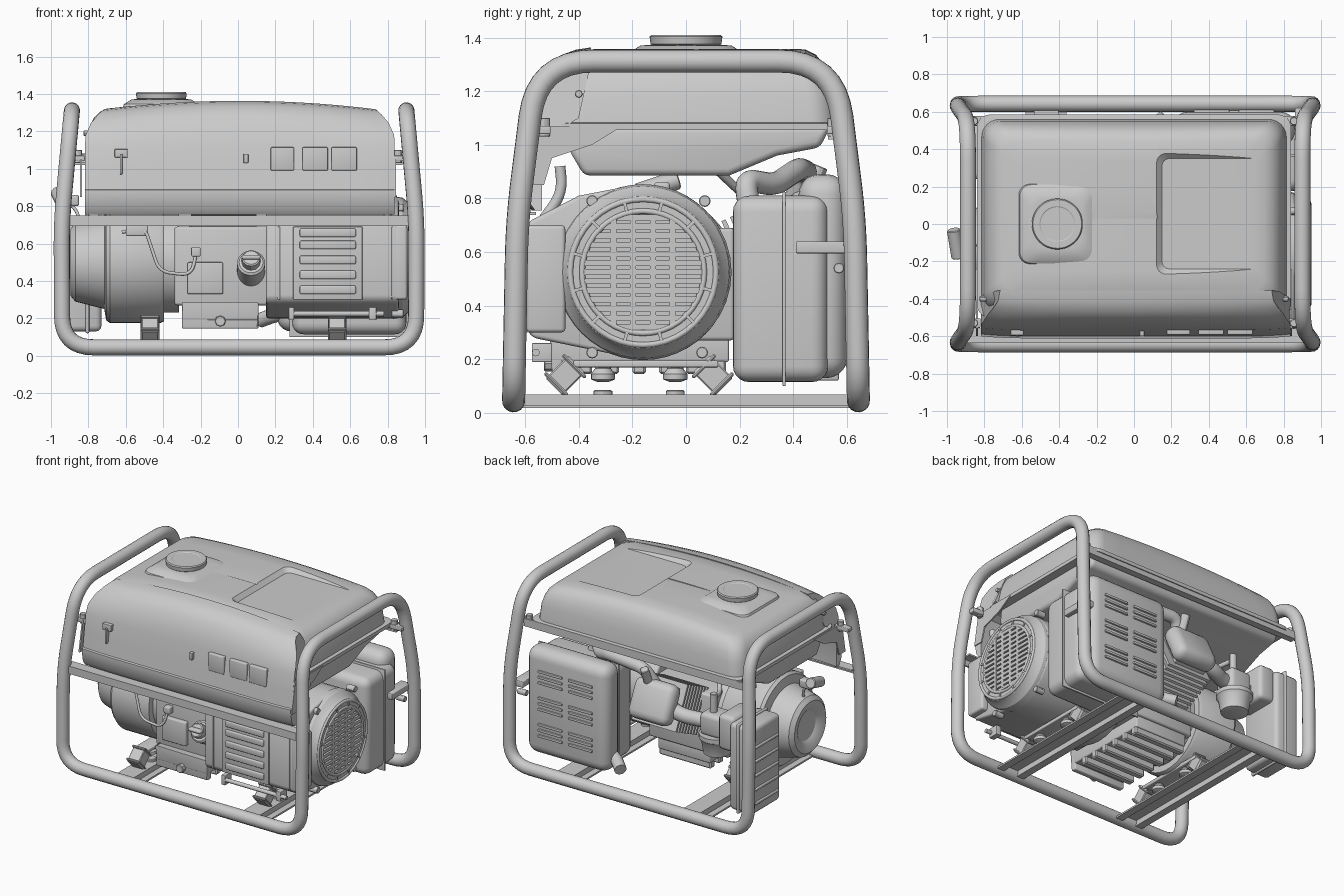
import bpy, bmesh, math
from mathutils import Vector as V, Matrix as M

if "Cube" in bpy.data.objects:
    bpy.data.objects.remove(bpy.data.objects["Cube"])


def finish(bm, name, bevel=0, seg=3, angle=35, limit=0.5):
    bmesh.ops.remove_doubles(bm, verts=bm.verts, dist=1e-5)
    bmesh.ops.recalc_face_normals(bm, faces=bm.faces)
    if bevel:
        es = [e for e in bm.edges if e.is_manifold and e.calc_face_angle(0) > limit]
        bmesh.ops.bevel(bm, geom=es, offset=bevel, segments=seg, profile=0.5, affect='EDGES', clamp_overlap=True)
    me = bpy.data.meshes.new(name)
    bm.to_mesh(me)
    bm.free()
    ob = bpy.data.objects.new(name, me)
    bpy.context.collection.objects.link(ob)
    smooth(ob, angle)
    return ob


def smooth(ob, angle=35):
    bpy.ops.object.select_all(action='DESELECT')
    ob.select_set(True)
    bpy.context.view_layer.objects.active = ob
    bpy.ops.object.shade_smooth_by_angle(angle=math.radians(angle))


def loft(name, rings, **kw):
    bm = bmesh.new()
    rows = [[bm.verts.new(p) for p in r] for r in rings]
    n = len(rows[0])
    for a, b in zip(rows, rows[1:]):
        for i in range(n):
            bm.faces.new((a[i], a[(i + 1) % n], b[(i + 1) % n], b[i]))
    bm.faces.new(rows[0])
    bm.faces.new(rows[-1])
    return finish(bm, name, **kw)


def boxes(name, spans, bevel=0, rot=0, pivot=(0, 0, 0), seg=3):
    """Boxes from (x0,x1,y0,y1,z0,z1), optionally turned about x around a pivot."""
    bm = bmesh.new()
    for a, b, c, d, e, f in spans:
        bmesh.ops.create_cube(bm, size=1, matrix=M.Translation(((a+b)/2, (c+d)/2, (e+f)/2)) @ M.Diagonal((b-a, d-c, f-e, 1)))
    bmesh.ops.rotate(bm, verts=bm.verts, cent=pivot, matrix=M.Rotation(math.radians(rot), 3, 'X'))
    return finish(bm, name, bevel, seg)


def prism(name, prof, x0, x1, **kw):
    return loft(name, [[(x, y, z) for y, z in prof] for x in (x0, x1)], **kw)


def lathe(name, prof, origin, axis=(1, 0, 0), n=48):
    """Spin (distance along axis, radius) pairs around an axis."""
    q = V(axis).to_track_quat('Z', 'Y')
    o = V(origin)
    return loft(name, [[o + q @ V((r*math.cos(t), r*math.sin(t), h)) for t in (2*math.pi*i/n for i in range(n))]
                       for h, r in prof], angle=30)


def cyl(name, p, q, r, n=24):
    d = V(q) - V(p)
    return lathe(name, [(0, r*.85), (r*.12, r), (d.length - r*.12, r), (d.length, r*.85)], p, d, n)


def tube(name, pts, r, bend=0.1, cyclic=False, steps=8):
    """Round pipe along points; corners rounded by bend (number or list)."""
    P = [V(p) for p in pts]
    n = len(P)
    B = bend if isinstance(bend, (list, tuple)) else [bend]*n
    path = []
    for i, p in enumerate(P):
        if not cyclic and i in (0, n-1):
            path.append(p)
            continue
        a = p + (P[i-1]-p).normalized()*B[i]
        b = p + (P[(i+1) % n]-p).normalized()*B[i]
        path += [a*(1-t)**2 + p*2*t*(1-t) + b*t*t for t in (k/steps for k in range(steps+1))]
    cu = bpy.data.curves.new(name, 'CURVE')
    cu.dimensions = '3D'
    cu.bevel_depth, cu.bevel_resolution, cu.use_fill_caps = r, 6, True
    s = cu.splines.new('POLY')
    s.points.add(len(path)-1)
    for sp, p in zip(s.points, path):
        sp.co = (*p, 1)
    s.use_cyclic_u = cyclic
    ob = bpy.data.objects.new(name, cu)
    bpy.context.collection.objects.link(ob)
    bpy.ops.object.select_all(action='DESELECT')
    ob.select_set(True)
    bpy.context.view_layer.objects.active = ob
    bpy.ops.object.convert(target='MESH')
    smooth(bpy.context.object, 40)


def rrect(x0, x1, y0, y1, z, r, n=6, bow=0):
    """Rounded rectangle ring; long edges are subdivided so a bowed top stays smooth."""
    out = []
    for k, (cx, cy) in enumerate(((x1-r, y1-r), (x0+r, y1-r), (x0+r, y0+r), (x1-r, y0+r))):
        pts = [(cx + r*math.cos(t), cy + r*math.sin(t)) for t in (math.pi/2*(k + i/n) for i in range(n+1))]
        if k in (0, 2):
            end = x0+r if k == 0 else x1-r
            pts += [(cx + (end-cx)*i/10, y1 if k == 0 else y0) for i in range(1, 10)]
        out += [(x, y, z + bow*(1-(x/.8)**2)) for x, y in pts]
    return out


# --- tubular frame: one closed loop ---
half = [(-.94, -.643, .045), (.952, -.643, .045), (.955, -.63, .72), (.9, -.555, 1.312)]
loop = half + [(.9, .555, 1.312), (.955, .63, .72), (.952, .643, .045), (-.94, .643, .045),
               (-.943, .63, .72), (-.888, .555, 1.312), (-.888, -.555, 1.312), (-.943, -.63, .72)]
tube("frame_tube", loop, .043, [.17, .17, .15, .21, .21, .15, .17, .17, .15, .21, .21, .15], True)

# --- bottom channels with tilted rubber mounts ---
for x, tag in ((-.47, "left"), (.53, "right")):
    boxes(f"base_channel_{tag}", [(x-.11, x-.055, -.62, .62, .018, .03), (x+.055, x+.11, -.62, .62, .018, .03),
                                  (x-.065, x-.055, -.62, .62, .02, .066), (x+.055, x+.065, -.62, .62, .02, .066),
                                  (x-.065, x+.065, -.62, .62, .056, .068)])
    for y, d in ((-.45, -1), (.1, 1)):
        boxes(f"mount_{tag}_{'front' if d < 0 else 'rear'}", [(x-.045, x+.045, y-.045, y+.045, .08, .2),
              (x-.05, x+.05, y-.06, y+.06, .085, .1), (x-.05, x+.05, y-.06, y+.06, .18, .195)], .005, d*45, (x, y, .14), 1)
        cyl(f"mount_bolt_{tag}_{y}", (x, y-.14*d, .06), (x, y-.14*d, .085), .035, 12)
        lathe(f"mount_foot_{tag}_{y}", [(0, .02), (.01, .045), (.03, .045), (.05, .03), (.07, .03)], (x, y-.14*d, .115), (0, 0, 1), 16)
    boxes(f"mount_strap_{tag}", [(x-.05, x+.05, -.42, .12, .17, .195)], .005)

# --- front and rear cross bars ---
boxes("front_bar", [(-.92, .92, -.635, -.622, .695, .75), (-.92, .92, -.63, -.56, .738, .75)])
boxes("rear_bar", [(-.88, .88, .565, .578, 1.02, 1.075), (-.88, .88, .53, .57, 1.02, 1.032)])

# --- fuel tank, bowed top with feathered recess ---
rings = [rrect(-.84, .84, -.5, .585, 1.055, .07), rrect(-.84, .84, -.5, .585, 1.08, .07)]
for inset, z, b in ((.025, 1.083, 0), (.035, 1.18, 0), (.05, 1.235, .01), (.07, 1.272, .025), (.1, 1.298, .038), (.14, 1.311, .045),
                    (.25, 1.313, .045), (.4, 1.313, .045), (.53, 1.313, .045)):
    rings.append(rrect(-.84+inset, .84-inset, -.5+inset, .585-inset, z, max(.01, .1-inset*.15) if inset < .45 else .01, bow=b))
tank = loft("fuel_tank", rings, angle=30)
cutter = loft("recess_cutter", [rrect(.15, .68, -.24, .35, 1.328, .04), rrect(.09, .74, -.3, .41, 1.388, .06)])
mod = tank.modifiers.new("recess", 'BOOLEAN')
mod.operation, mod.object, mod.solver = 'DIFFERENCE', cutter, 'EXACT'
bpy.ops.object.select_all(action='DESELECT')
bpy.context.view_layer.objects.active = tank
tank.select_set(True)
bpy.ops.object.modifier_apply(modifier="recess")
bpy.data.objects.remove(cutter)
smooth(tank, 30)
prism("tank_bottom", [(-.42, 1.07), (-.43, .97), (-.38, .885), (.16, .885), (.34, .96), (.5, .99), (.54, 1.07)], -.78, .78, bevel=.025, limit=.9)
loft("filler_pad", [rrect(-.62, -.2, -.22, .22, 1.32, .06), rrect(-.61, -.21, -.21, .21, 1.345, .06),
                    rrect(-.57, -.25, -.17, .17, 1.37, .06), rrect(-.54, -.28, -.13, .13, 1.373, .06)])
lathe("fuel_cap", [(0, .115), (.012, .132), (.04, .136), (.047, .13), (.047, .095), (.044, .09)], (-.41, 0, 1.363), (0, 0, 1))

# --- control panel cover, profile swept across x following the bow ---
prof = [(-.575, .755), (-.6, .79), (-.612, .86), (-.612, .885), (-.6, .89), (-.585, 1), (-.567, 1.12), (-.55, 1.18), (-.515, 1.245),
        (-.465, 1.29), (-.41, 1.31), (-.355, 1.318), (-.36, 1.28), (-.4, 1.1), (-.52, 1.03), (-.55, .88), (-.55, .755)]
secs = []
for i in range(-12, 13):
    u = i/12
    secs.append([(.01 + u*(.828 - max(0, z-1.15)**2*3.6), y + (.012*u**8 if y < -.5 else 0) + max(0, z-1.15)*.15*u*u*(y < -.45),
                  z + (.045*(1-u*u)*min(1, (z-1.15)/.12) if z > 1.15 else 0)) for y, z in prof])
loft("panel_cover", secs, angle=32)
boxes("panel_outlets", [(a, b, -.592, -.55, .99, 1.115) for a, b in ((.175, .3), (.345, .48), (.5, .635))], .006)
boxes("panel_switches", [(-.66, -.59, -.595, -.55, 1.06, 1.105), (-.632, -.618, -.605, -.55, .97, 1.08), (.03, .055, -.6, -.55, 1.03, 1.08)], .004)
for s in (-1, 1):
    prism(f"panel_bracket_{s}", [(-.6, .85), (-.53, .85), (-.5, .95), (-.35, 1.0), (-.24, 1.068), (-.56, 1.068)], s*.835, s*.845)
    boxes(f"tank_tabs_{s}", [(min(s*.82, s*.93), max(s*.82, s*.93), y-.025, y+.025, 1.04, 1.07) for y in (-.53, .55)], .005)
    for y in (-.53, .55):
        cyl(f"tank_bolt_{s}_{y}", (s*.855, y, 1.03), (s*.855, y, 1.1), .022, 12)
    cyl(f"tank_side_bolt_{s}", (s*.78, -.4, 1.19), (s*.825, -.4, 1.19), .014, 12)

# --- alternator housing with round grille ---
cy, cz = -.16, .525
arc = [(cy+.33*math.cos(t), cz+.325*math.sin(t)) for t in (math.radians(-110+i*10) for i in range(22))]
flat = [(-.4, .81), (-.585, .715), (-.595, .69), (-.595, .31), (-.57, .28)]
prism("alternator_housing", arc + flat, .15, .86, bevel=.015, limit=.4)
lathe("fan_cover", [(-.05, .328), (.0, .32), (.03, .295), (.055, .285), (.06, .278), (.06, .225), (.045, .22)], (.88, cy, cz))
bars = []
for i in range(-6, 7):
    z = i*.034
    w = math.sqrt(.226**2 - z*z)
    bars.append((.915, .945, cy-w, cy+w, cz+z-.011, cz+z+.011))
bars += [(.915, .946, cy+y-.011, cy+y+.011, cz-.2, cz+.2) for y in (-.11, -.037, .037, .11)]
boxes("fan_grille", bars)
for r, n in ((.228, "inner"), (.272, "outer")):
    tube(f"fan_ring_{n}", [(.937, cy+r*math.cos(i*math.pi/20), cz+r*math.sin(i*math.pi/20)) for i in range(40)], .011, .005, True, 1)
for i in range(12):
    boxes(f"fan_spoke_{i}", [(.93, .947, cy-.006, cy+.006, cz+.225, cz+.275)], rot=i*30+15, pivot=(0, cy, cz))
for y, z in ((-.35, .79), (.07, .79), (-.35, .225), (.06, .225)):
    cyl(f"housing_bolt_{y}_{z}", (.82, y, z), (.885, y, z), .022, 12)
# louvred front plate and lower rail
boxes("front_louvers", [(.33, .63, -.618, -.59, z, z+.045) for z in (.33, .41, .49, .57, .635)], .008)
boxes("front_plate", [(.295, .665, -.605, -.59, .3, .69), (.21, .225, -.602, -.59, .3, .69), (.82, .83, -.602, -.59, .3, .69)], .004)
boxes("side_cover_end", [(.83, .905, -.595, -.45, .3, .7)], .015)
tube("lower_rod", [(.28, -.56, .225), (.78, -.56, .225)], .014)
boxes("lower_rod_tabs", [(.27, .3, -.575, -.5, .19, .26), (.7, .74, -.575, -.5, .19, .26)], .004)

# --- crankcase, base ribs, dipstick ---
boxes("crankcase", [(-.34, .17, -.45, .18, .27, .69)], .015)
boxes("engine_front_cover", [(-.27, -.08, -.48, -.4, .33, .5)], .008)
boxes("engine_base", [(-.3, .11, -.5, .16, .19, .285), (-.3, .11, -.5, -.46, .145, .285)], .008)
boxes("base_ribs", [(-.3, .11, -.4+i*.1, -.35+i*.1, .145, .2) for i in range(6)], .008, seg=1)
cyl("drain_plug", (-.095, -.53, .185), (-.095, -.46, .185), .03, 8)
cyl("dipstick_neck", (.07, -.38, .42), (.07, -.53, .5), .075)
cyl("dipstick_cap", (.07, -.52, .495), (.07, -.57, .525), .05, 12)
boxes("dipstick_grip", [(.02, .12, -.6, -.56, .515, .54)], .01)
tube("engine_wire", [(-.62, -.46, .66), (-.5, -.47, .69), (-.42, -.5, .45), (-.25, -.5, .43), (-.22, -.47, .56)], .009, .06)
boxes("wire_plug", [(-.25, -.2, -.49, -.44, .53, .58), (-.6, -.48, -.48, -.35, .64, .7)], .008)

# --- flywheel shroud and dished recoil starter on the left ---
lathe("flywheel_shroud", [(.02, .06), (.02, .1), (0, .13), (-.01, .18), (.015, .21), (.17, .25), (.18, .31), (.2, .325),
                          (.47, .325), (.49, .315), (.49, .27), (.57, .27)], (-.885, -.13, .5))
cyl("recoil_grip", (-.965, -.03, .87), (-.94, -.18, .82), .036)
boxes("grip_bracket", [(-.95, -.85, -.12, -.06, .8, .86)], .012)
tube("recoil_cord", [(-.95, -.1, .845), (-.86, -.1, .78), (-.84, -.13, .65)], .009, .04)

# --- tilted cylinder with fins and valve cover ---
pv = (-.08, .05, .5)
boxes("cylinder_fins", [(-.25, .1, .18+i*.035, .197+i*.035, .34, .66) for i in range(8)] + [(-.2, .04, .1, .48, .38, .62)], rot=25, pivot=pv)
boxes("valve_cover", [(-.24, .08, .45, .58, .36, .64)], .055, 25, pv)
cyl("spark_plug", (-.02, .45, .8), (-.02, .5, .92), .03, 12)
# intake, carburettor and air cleaner
tube("intake_pipe", [(-.12, .4, .66), (-.28, .45, .64), (-.42, .39, .62), (-.76, .39, .62)], .05, .07)
lathe("carburettor_bowl", [(0, .05), (.01, .09), (.1, .105), (.12, .12), (.15, .12), (.15, .06)], (-.52, .39, .41), (0, 0, 1), 32)
boxes("carburettor_body", [(-.6, -.43, .31, .47, .55, .71)], .03)
cyl("fuel_valve", (-.5, .4, .66), (-.5, .4, .84), .025, 12)
tube("fuel_hose", [(-.5, .4, .8), (-.45, .25, .78), (-.3, .1, .92)], .016, .06)
boxes("air_cleaner", [(-.92, -.73, .24, .56, .13, .75)], .03)
boxes("air_cleaner_inlet", [(-.75, -.62, .27, .53, .52, .77)], .03)
boxes("air_cleaner_ribs", [(-.93, -.88, .27, .53, z, z+.02) for z in (.2, .3, .4, .5, .6)], .006)
boxes("air_cleaner_lip", [(-.815, -.795, .23, .57, .12, .76)], .008)

# --- muffler with heat shield, pipes and stay ---
boxes("muffler", [(.29, .9, .175, .53, .115, .81)], .06, seg=5)
boxes("muffler_seam", [(.275, .91, .36, .372, .1, .825)], .004)
boxes("muffler_shield", [(.21, .86, .42, .6, .13, .89)], .075, seg=5)
boxes("shield_louvers", [(a, a+.19, .59, .612, z+j*.04, z+j*.04+.018) for a in (.32, .56) for z in (.27, .46, .65) for j in range(3)], .005, seg=2)
tube("exhaust_pipe", [(-.04, .4, .78), (.02, .45, .9), (.3, .42, .91), (.45, .33, .85), (.55, .22, .87), (.58, .24, .74)], .042, .05)
tube("tail_pipe", [(.32, .45, .24), (.2, .5, .22), (.12, .57, .19)], .04, .05)
boxes("muffler_stay", [(.86, .935, .41, .62, .595, .64)], .005)
for z in (.54, .62):
    cyl(f"stay_bolt_{z}", (.86, .57, z), (.93, .57, z), .02, 12)
# hose beside the panel bracket
tube("breather_hose", [(.8, -.47, .92), (.8, -.46, .82), (.8, -.54, .71)], .02, .06)
